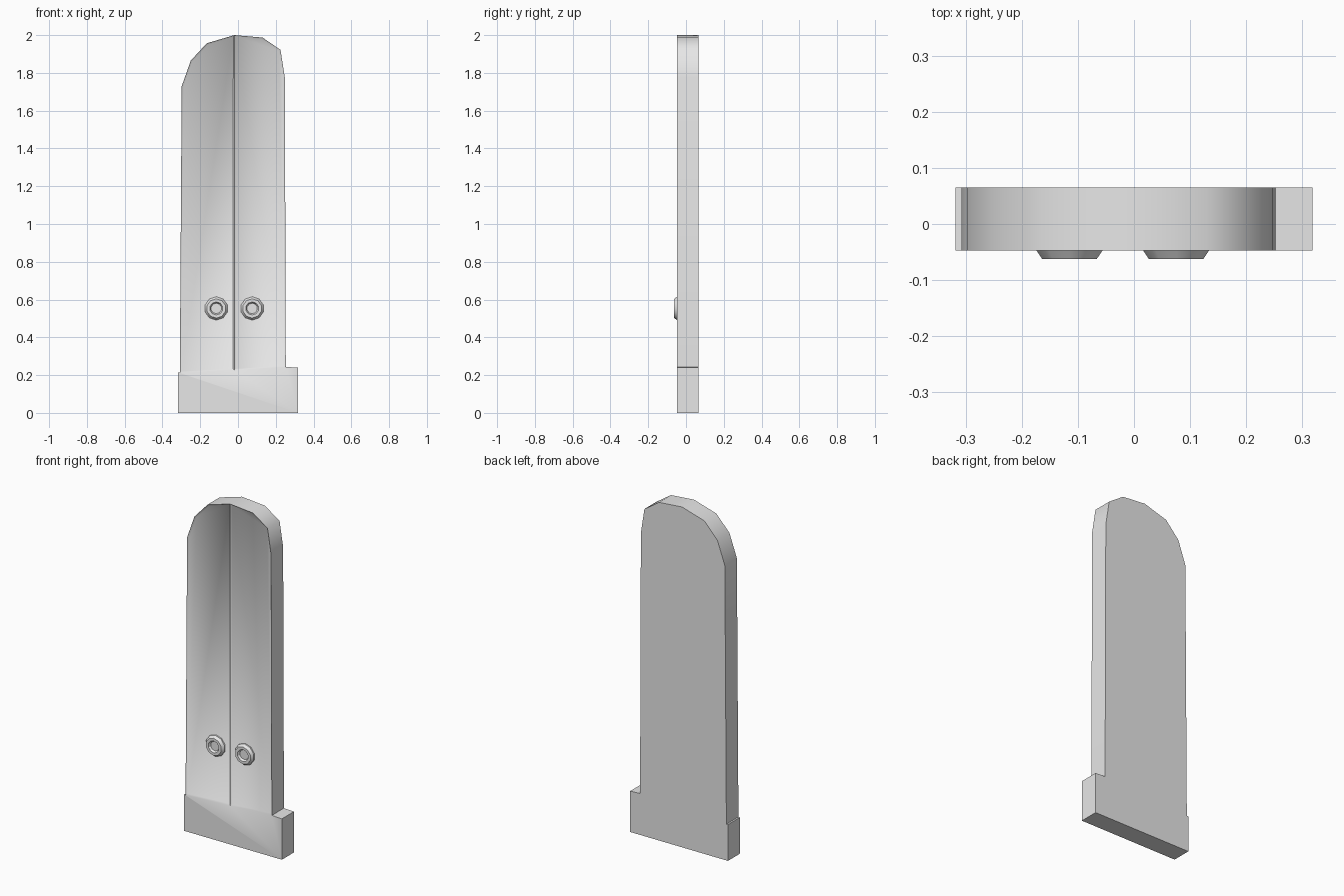
import bpy, bmesh, math
from mathutils import Vector

if "Cube" in bpy.data.objects:
    bpy.data.objects.remove(bpy.data.objects["Cube"])

grey = bpy.data.materials.new("light grey")
grey.use_nodes = True
colour = (0.8, 0.8, 0.8, 1)
grey.diffuse_color = colour
grey.node_tree.nodes["Principled BSDF"].inputs["Base Color"].default_value = colour

FRONT, BACK = -0.047, 0.065


def finish(bm, name, angle):
    bmesh.ops.recalc_face_normals(bm, faces=bm.faces)
    mesh = bpy.data.meshes.new(name)
    bm.to_mesh(mesh)
    bm.free()
    mesh.materials.append(grey)
    obj = bpy.data.objects.new(name, mesh)
    bpy.context.collection.objects.link(obj)
    bpy.ops.object.select_all(action='DESELECT')
    obj.select_set(True)
    bpy.context.view_layer.objects.active = obj
    bpy.ops.object.shade_smooth_by_angle(angle=math.radians(angle))
    return obj


# Arched slab: two door leaves above a wider plinth, drawn as (x, z) outlines
seam_top, seam_foot = (-0.019, 2.0), (-0.019, 0.227)
left_foot, right_foot = (-0.308, 0.213), (0.253, 0.243)
outlines = [
    [seam_foot, seam_top, (-0.165, 1.957), (-0.25, 1.865), (-0.298, 1.73), left_foot],
    [seam_foot, right_foot, (0.248, 1.775), (0.225, 1.922), (0.13, 1.987), seam_top],
    [(-0.318, 0), (0.318, 0), (0.318, 0.24), right_foot, seam_foot, left_foot, (-0.318, 0.213)],
]
bm = bmesh.new()
verts = {}
for outline in outlines:
    for p in outline:
        if p not in verts:
            verts[p] = bm.verts.new((p[0], FRONT, p[1]))
fronts = [bm.faces.new([verts[p] for p in outline]) for outline in outlines]
bmesh.ops.recalc_face_normals(bm, faces=fronts)
if fronts[0].normal.y > 0:
    bmesh.ops.reverse_faces(bm, faces=fronts)
result = bmesh.ops.extrude_face_region(bm, geom=fronts, use_keep_orig=True)
moved = [g for g in result["geom"] if isinstance(g, bmesh.types.BMVert)]
bmesh.ops.translate(bm, verts=moved, vec=(0, BACK - FRONT, 0))
bmesh.ops.recalc_face_normals(bm, faces=bm.faces)

# Recessed panel in each leaf
leaves = [f for f in bm.faces if f.normal.y < -0.9 and f.calc_center_median().z > 0.5]
bmesh.ops.inset_individual(bm, faces=leaves, thickness=0.01, depth=-0.008)
body = finish(bm, "arched_double_door", 50)

# Crease across the top where the leaves meet
sharp = body.data.attributes.get("sharp_edge") or body.data.attributes.new("sharp_edge", 'BOOLEAN', 'EDGE')
for e in body.data.edges:
    a, b = (body.data.vertices[i].co for i in e.vertices)
    if min(a.z, b.z) > 1.999 and abs(a.y - b.y) > 0.1:
        sharp.data[e.index].value = True


# Ring-shaped handles: rings of (radius, y), lofted from the panel outward and into the hollow
def handle(name, x, z, sides=10):
    profile = [(0.062, -0.036), (0.062, FRONT), (0.051, -0.0625), (0.035, -0.0625), (0.028, -0.05)]
    bm = bmesh.new()
    rings = []
    for r, y in profile:
        angles = [2 * math.pi * (i + 0.5) / sides for i in range(sides)]
        rings.append([bm.verts.new(Vector((x + r * math.cos(t), y, z + r * math.sin(t)))) for t in angles])
    for a, b in zip(rings, rings[1:]):
        for i in range(sides):
            j = (i + 1) % sides
            bm.faces.new((a[i], a[j], b[j], b[i]))
    bm.faces.new(rings[0])
    bm.faces.new(rings[-1])
    finish(bm, name, 30)


handle("right_handle", -0.115, 0.553)
handle("left_handle", 0.075, 0.553)
